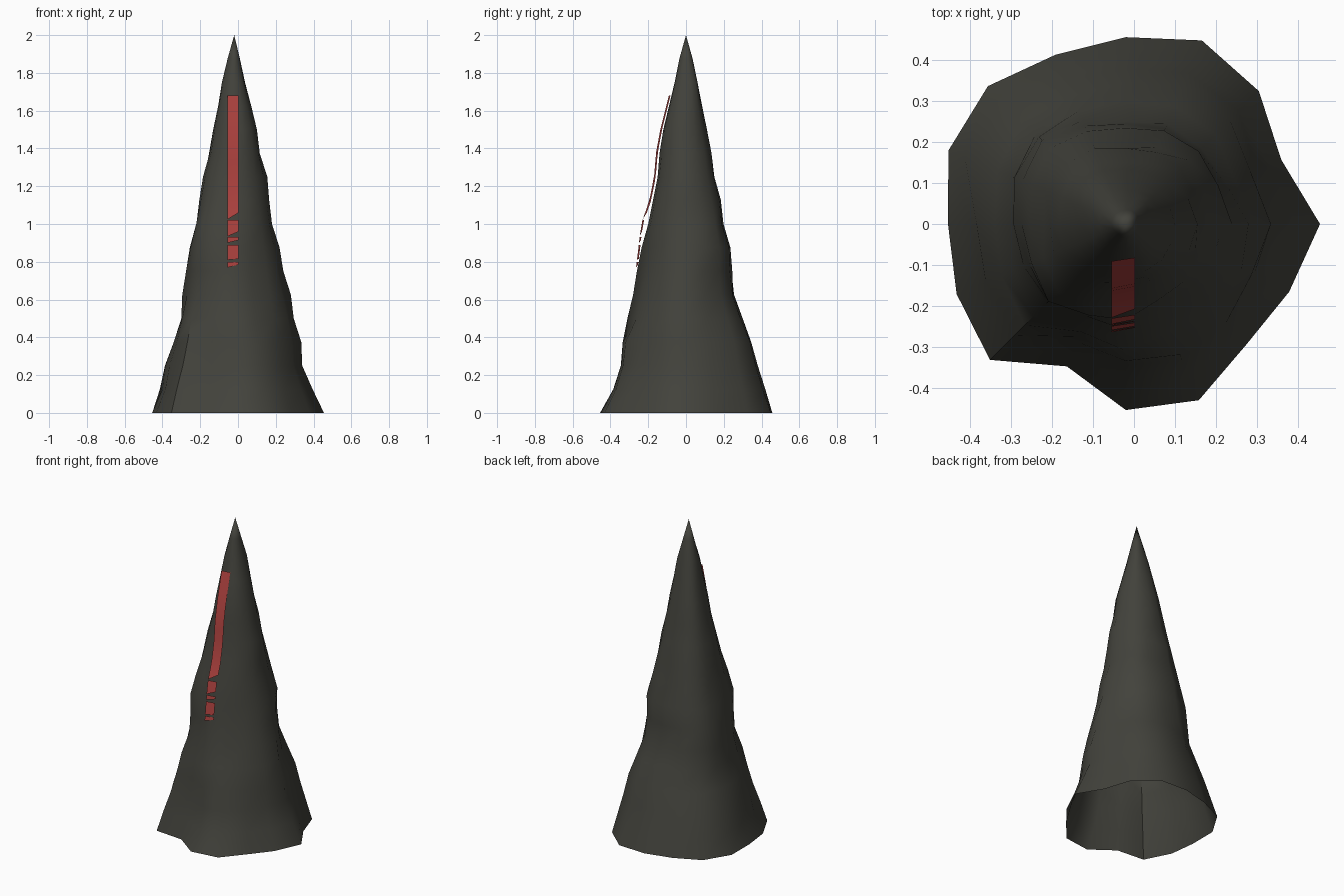
import bpy, math, random

if "Cube" in bpy.data.objects:
    bpy.data.objects.remove(bpy.data.objects["Cube"])

random.seed(4)
SIDES, RINGS, HEIGHT, CX = 16, 16, 2.0, -0.02


def material(name, rgb):
    m = bpy.data.materials.new(name)
    m.diffuse_color = (*rgb, 1)
    m.use_nodes = True
    m.node_tree.nodes["Principled BSDF"].inputs["Base Color"].default_value = m.diffuse_color
    return m


def add_mesh(name, verts, faces, mat):
    me = bpy.data.meshes.new(name)
    me.from_pydata(verts, [], faces)
    me.update()
    me.materials.append(mat)
    ob = bpy.data.objects.new(name, me)
    bpy.context.collection.objects.link(ob)
    bpy.ops.object.select_all(action='DESELECT')
    ob.select_set(True)
    bpy.context.view_layer.objects.active = ob
    bpy.ops.object.shade_smooth_by_angle(angle=math.radians(50))
    return ob


stone = material("dark stone", (0.055, 0.055, 0.045))
red = material("red marking", (0.43, 0.055, 0.05))

# Profiles of the spire in eight directions: radii at even steps from foot to tip
PROFILES = [
    (.475, .415, .36, .355, .315, .30, .26, .24, .20, .185, .175, .135, .12, .09, .055, .03, 0),  # right
    (.460, .425, .39, .36, .31, .262, .25, .252, .22, .19, .16, .14, .11, .09, .07, .035, 0),
    (.457, .42, .38, .345, .30, .25, .245, .235, .19, .185, .15, .135, .11, .085, .06, .035, 0),  # back
    (.477, .400, .312, .290, .235, .180, .130, .070, 0),
    (.435, .38, .365, .32, .28, .275, .255, .235, .20, .185, .165, .13, .11, .085, .065, .035, 0),  # left
    (.470, .43, .385, .35, .32, .275, .268, .268, .235, .195, .165, .135, .115, .09, .065, .03, 0),
    (.455, .385, .345, .335, .31, .28, .26, .235, .20, .175, .15, .14, .12, .09, .06, .035, 0),  # front
    (.417, .345, .295, .240, .200, .155, .125, .060, 0),
]
# Dents and bulges of the in-between columns at the foot
FOOT = [.88, 1.06, .96, 1.03, .99, .815, 1.07, .97]


def along(profile, z):
    n = len(profile) - 1
    s = z / HEIGHT * n
    i = min(int(s), n - 1)
    return profile[i] + (profile[i + 1] - profile[i]) * (s - i)


def radius(col, z):
    a = along(PROFILES[col // 2 % 8], z)
    if col % 2 == 0:
        return a
    b = along(PROFILES[(col // 2 + 1) % 8], z)
    fade = max(0.0, 1 - z / 1.1)
    factor = 1 + (FOOT[col // 2] - 1) * fade
    if col == 13 and 0.4 < z < 0.9:      # hollow fold beside the front
        factor = 0.92
    return (a + b) / 2 * factor


# Rocky spire, open underneath
verts, faces = [], []
for r in range(RINGS):
    z = HEIGHT * r / RINGS
    for c in range(SIDES):
        rough = 0.02 if r and c % 2 else 0.0
        rad = radius(c, z) * (1 + random.uniform(-rough, rough))
        a = 2 * math.pi * c / SIDES
        verts.append((CX + rad * math.cos(a), rad * math.sin(a), z))
apex = len(verts)
verts.append((CX, 0, HEIGHT))
for r in range(RINGS):
    for c in range(SIDES):
        p, q = r * SIDES + c, r * SIDES + (c + 1) % SIDES
        if r < RINGS - 1:
            faces.append((p, q, q + SIDES, p + SIDES))
        else:
            faces.append((p, q, apex))
add_mesh("rock_spire", verts, faces, stone)

# Thin red stripe hovering on the front, broken up towards its lower end
STRIPE = [(.75, .264), (.88, .248), (1.0, .235), (1.12, .192), (1.25, .166),
          (1.375, .156), (1.5, .133), (1.7, .083)]


def stripe_y(z):
    for (z0, y0), (z1, y1) in zip(STRIPE, STRIPE[1:]):
        if z <= z1:
            return -(y0 + (y1 - y0) * (z - z0) / (z1 - z0))


verts, faces = [], []
# low left, low right, high
for left, right, high in [(1.025, 1.06, 1.68), (.935, .96, 1.02), (.90, .915, .93),
                          (.81, .815, .89), (.77, .785, .80)]:
    n = max(1, round((high - left) / 0.06))
    for i in range(n + 1):
        if i:
            k = len(verts)
            faces.append((k - 2, k - 1, k + 1, k))
        for x, low, tilt in ((-0.055, left, -0.003), (0.003, right, 0.006)):
            z = low + (high - low) * i / n
            verts.append((x, stripe_y(z) + tilt, z))
add_mesh("front_stripe", verts, faces, red)
